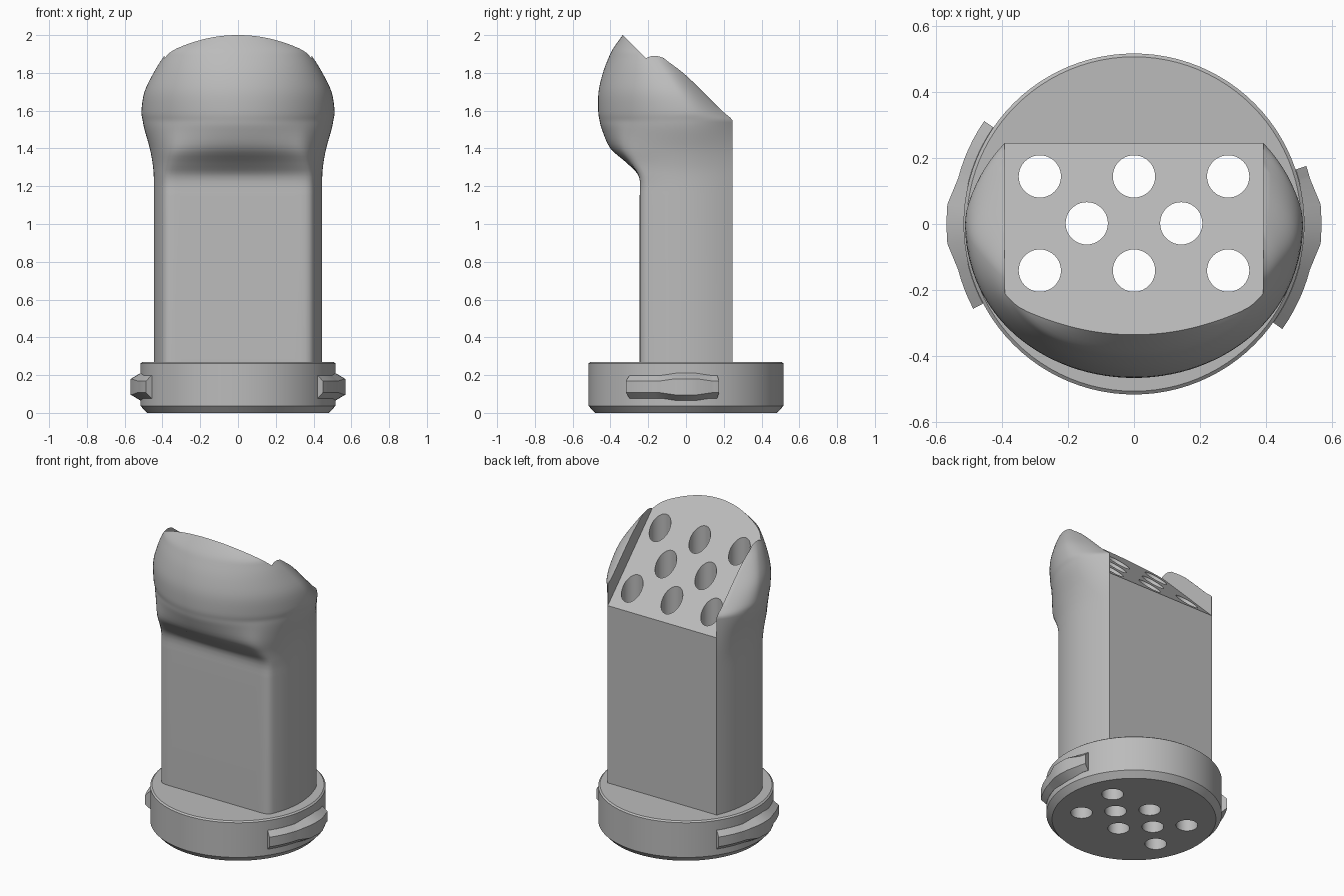
import bpy, bmesh
from math import sin, cos, pi, radians
from mathutils import Vector, Matrix

cube = bpy.data.objects.get("Cube")
if cube:
    bpy.data.objects.remove(cube)

GREY = (0.5, 0.5, 0.5, 1)
grey = bpy.data.materials.new("plain grey")
grey.use_nodes = True
grey.diffuse_color = GREY
grey.node_tree.nodes["Principled BSDF"].inputs["Base Color"].default_value = GREY


def finish(name, bm):
    bmesh.ops.recalc_face_normals(bm, faces=bm.faces)
    mesh = bpy.data.meshes.new(name)
    bm.to_mesh(mesh)
    bm.free()
    mesh.materials.append(grey)
    obj = bpy.data.objects.new(name, mesh)
    bpy.context.scene.collection.objects.link(obj)
    return obj


def loft(name, rings):
    """Skin closed loops of equal length and cap both ends."""
    bm = bmesh.new()
    loops = [[bm.verts.new(p) for p in ring] for ring in rings]
    for low, high in zip(loops, loops[1:]):
        for i in range(len(low)):
            j = (i + 1) % len(low)
            bm.faces.new((low[i], low[j], high[j], high[i]))
    bm.faces.new(loops[0])
    bm.faces.new(loops[-1])
    return finish(name, bm)


def cut(obj, cutters):
    """Subtract the cutters and bake the result."""
    for c in cutters:
        mod = obj.modifiers.new("cut", "BOOLEAN")
        mod.operation = "DIFFERENCE"
        mod.solver = "EXACT"
        mod.object = c
    graph = bpy.context.evaluated_depsgraph_get()
    mesh = bpy.data.meshes.new_from_object(obj.evaluated_get(graph))
    obj.modifiers.clear()
    obj.data = mesh


def smooth(obj):
    bpy.ops.object.select_all(action="DESELECT")
    obj.select_set(True)
    bpy.context.view_layer.objects.active = obj
    bpy.ops.object.shade_smooth_by_angle(angle=radians(30))


# Stem and head: height, half width, front reach, middle y, back y, roundness
BACK, EAR = 0.245, 0.392
stem_foot = Vector((0.25, 0.445, 0.245, 0, BACK, 0))
rows = [Vector(r) for r in (
    (1.15, 0.445, 0.245, 0, BACK, 0),
    (1.25, 0.446, 0.249, 0, BACK, 0),
    (1.32, 0.452, 0.31, 0, BACK, 0.25),
    (1.40, 0.467, 0.40, 0, BACK, 0.6),
    (1.50, 0.495, 0.445, 0, BACK, 0.9),
    (1.55, 0.505, 0.458, 0, BACK, 1),
    (1.60, 0.511, 0.465, -0.005, 0.19, 1),
    (1.70, 0.495, 0.463, -0.05, 0.09, 1),
    (1.80, 0.447, 0.44, -0.11, -0.015, 1),
    (1.88, 0.397, 0.41, -0.16, -0.12, 1),
    (1.93, 0.35, 0.385, -0.19, -0.16, 1),
    (2.00, 0.2, 0.335, -0.25, -0.24, 1),
    (2.03, 0.15, 0.31, -0.26, -0.25, 1))]


def spline(points, steps):
    ext = [points[0]] + points + [points[-1]]
    for a, b, c, d in zip(ext, ext[1:], ext[2:], ext[3:]):
        for k in range(steps):
            t = k / steps
            yield (b * 2 + (c - a) * t + (a * 2 - b * 5 + c * 4 - d) * t**2
                   + (b * 3 - a - c * 3 + d) * t**3) * 0.5
    yield points[-1]


def stem_front(t, a, front):
    """Bowed side, then a flat front."""
    if t < 0.5:
        s = 2 * t
        return Vector((0.385 + (a - 0.385) * (1 - s * s), -front * s))
    return Vector((0.385 * (2 - 2 * t), -front))


def section(row):
    z, a, front, mid, back, w = row
    back = min(back, BACK)
    corner = min(EAR, a * 0.98)
    half = []
    for i in range(10, 0, -1):
        s = i / 10
        half.append((corner + (a - corner) * (1 - s * s), mid + (back - mid) * s))
    n = 28
    for i in range(n + 1):
        t = i / n
        near = [stem_front(t + d, a, front) for d in (-0.05, -0.025, 0, 0.025, 0.05)]
        flat = sum(near, Vector((0, 0))) / 5 if 0 < i < n else stem_front(t, a, front)
        curved = Vector((a * cos(t * pi / 2), mid - (front + mid) * sin(t * pi / 2)))
        half.append(tuple(flat.lerp(curved, min(max(w, 0), 1))))
    half[-1] = (0, half[-1][1])
    full = half + [(-x, y) for x, y in reversed(half[:-1])]
    return [(x, y, z) for x, y in full]


body = loft("stem_and_head", [section(r) for r in [stem_foot] + list(spline(rows, 4))])

# Round base with chamfered rims
SIDES = 96
base = loft("round_base", [
    [(r * cos(2 * pi * i / SIDES), r * sin(2 * pi * i / SIDES), z) for i in range(SIDES)]
    for r, z in ((0.482, 0), (0.516, 0.037), (0.516, 0.262), (0.506, 0.27))])

# Sloping top cut between the two ears
slope = [(0.6, 1.065), (0.6, 2.6), (-0.935, 2.6)]
slope_cutter = loft("slope_cutter", [[(x, y, z) for y, z in slope] for x in (-0.39, 0.39)])

# Eight vertical through holes
bm = bmesh.new()
spots = [(x, y) for x in (-0.285, 0, 0.285) for y in (-0.141, 0.144)]
for x, y in spots + [(-0.143, 0.002), (0.143, 0.002)]:
    bmesh.ops.create_cone(bm, cap_ends=True, segments=40, radius1=0.064, radius2=0.064,
                          depth=4, matrix=Matrix.Translation((x, y, 1)))
hole_cutter = finish("hole_cutter", bm)

cut(body, [slope_cutter, hole_cutter])
cut(base, [hole_cutter])
for helper in (slope_cutter, hole_cutter):
    bpy.data.objects.remove(helper)


# Side lugs with a raised middle
def lug(name, centre, start, end):
    stops = [start + (-14.5 - start) * k / 6 for k in range(6)]
    stops += [-14.5, -6, 0, 6, 14.5]
    stops += [14.5 + (end - 14.5) * k / 4 for k in range(1, 5)]
    rings = []
    for deg in stops:
        raised = abs(deg) < 7
        outer, h = (0.568, 0.072) if raised else (0.55, 0.061)
        profile = [(0.49, -h), (0.517, -h), (outer, 0.03 - h),
                   (outer, h - 0.03), (0.517, h), (0.49, h)]
        ang = radians(centre + deg)
        rings.append([(r * cos(ang), r * sin(ang), 0.138 + z) for r, z in profile])
    return loft(name, rings)


left_lug = lug("left_lug", 0, -35.3, 18.6)
right_lug = lug("right_lug", 180, -34.5, 27.8)

for part in (body, base, left_lug, right_lug):
    smooth(part)
